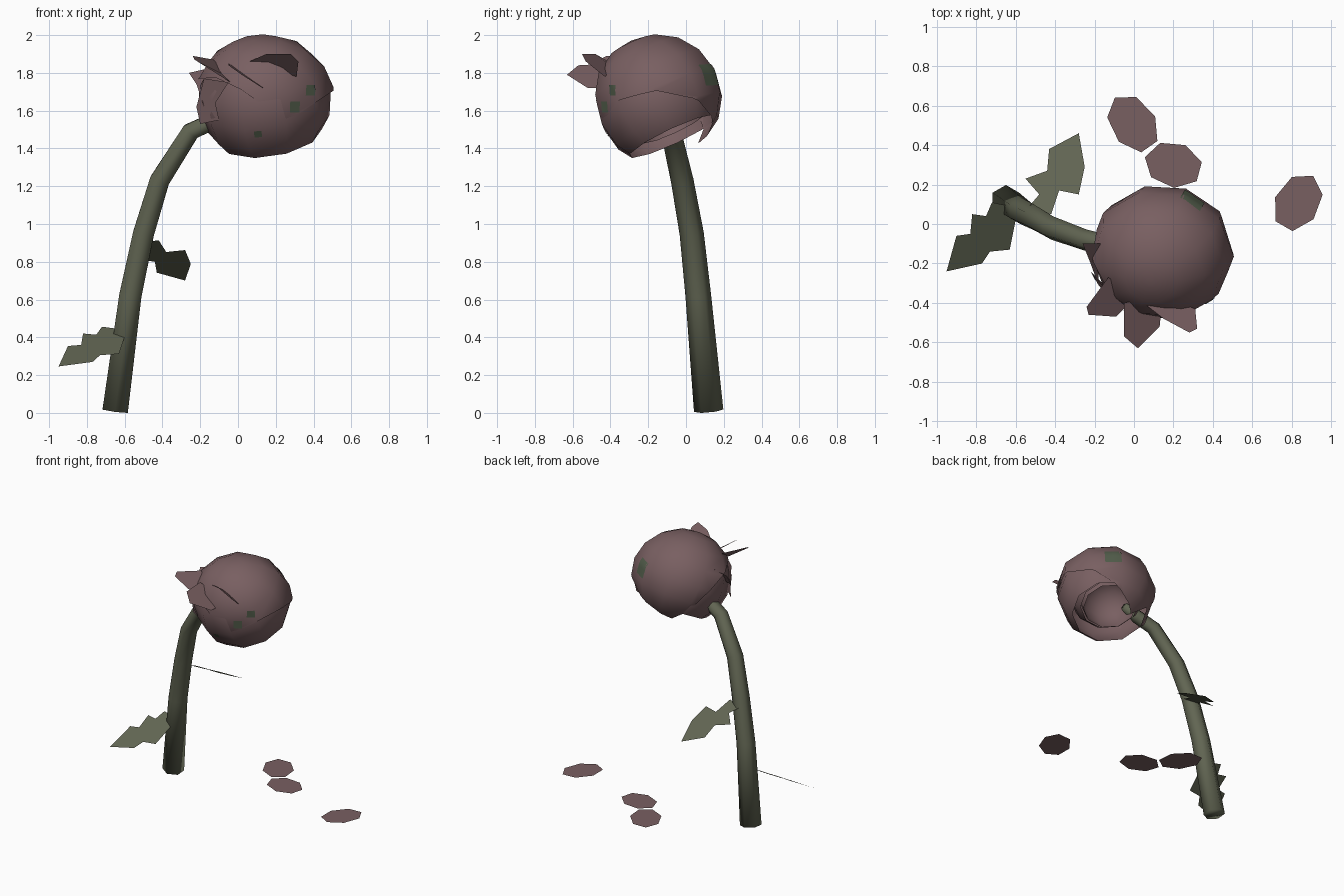
import bpy
import bmesh
from math import cos, sin, pi, radians
from mathutils import Vector, Matrix
from mathutils.bvhtree import BVHTree

default_cube = bpy.data.objects.get("Cube")
if default_cube:
    bpy.data.objects.remove(default_cube, do_unlink=True)


def make_material(name, colour):
    material = bpy.data.materials.new(name)
    material.use_nodes = True
    material.diffuse_color = (*colour, 1)
    material.node_tree.nodes["Principled BSDF"].inputs["Base Color"].default_value = (*colour, 1)
    return material


petal_colour = make_material("dusty mauve", (0.19, 0.115, 0.12))
leaf_colour = make_material("dull olive", (0.12, 0.13, 0.085))
spot_colour = make_material("mouldy green", (0.085, 0.11, 0.07))


def finish(bm, name, material, smooth=False):
    mesh = bpy.data.meshes.new(name)
    bm.to_mesh(mesh)
    bm.free()
    mesh.materials.append(material)
    for polygon in mesh.polygons:
        polygon.use_smooth = smooth
    obj = bpy.data.objects.new(name, mesh)
    bpy.context.collection.objects.link(obj)
    return obj


def flat_shape(name, points, material):
    bm = bmesh.new()
    face = bm.faces.new([bm.verts.new(p) for p in points])
    face.normal_update()
    if face.normal.z < 0:
        face.normal_flip()
    return finish(bm, name, material)


# Stem: a six-sided tapered tube that bends over into the bloom
def build_stem(path, sides=6):
    bm = bmesh.new()
    rings = []
    for i, (centre, radius) in enumerate(path):
        before = Vector(path[max(i - 1, 0)][0])
        after = Vector(path[min(i + 1, len(path) - 1)][0])
        tangent = (after - before).normalized()
        side = Vector((0, 1, 0)).cross(tangent).normalized()
        other = tangent.cross(side)
        ring = []
        for k in range(sides):
            angle = 2 * pi * (k + 0.5) / sides
            offset = side * cos(angle) + other * sin(angle)
            ring.append(bm.verts.new(Vector(centre) + offset * radius))
        rings.append(ring)
    for lower, upper in zip(rings, rings[1:]):
        for k in range(sides):
            n = (k + 1) % sides
            bm.faces.new((lower[k], lower[n], upper[n], upper[k]))
    bm.faces.new(rings[0][::-1])
    bm.faces.new(rings[-1])
    return finish(bm, "stem", leaf_colour, True)


stem = build_stem([
    ((-0.65, 0.12, 0.012), 0.078),
    ((-0.57, 0.065, 0.62), 0.068),
    ((-0.5, 0.03, 0.95), 0.064),
    ((-0.415, -0.02, 1.23), 0.06),
    ((-0.25, -0.08, 1.49), 0.054),
    ((-0.12, -0.11, 1.55), 0.05),
    ((0, -0.11, 1.59), 0.03),
])

# Leaves: jagged flat outlines that slope down and away from the stem
lower_leaf = [(-0.95, -0.24), (-0.9, -0.06), (-0.83, -0.05), (-0.82, 0.05), (-0.75, 0.04),
              (-0.72, 0.11), (-0.58, 0.08), (-0.6, 0.02), (-0.63, -0.13), (-0.73, -0.14),
              (-0.77, -0.2)]
upper_leaf = [(-0.28, 0.46), (-0.43, 0.38), (-0.44, 0.27), (-0.55, 0.23), (-0.48, 0.15),
              (-0.54, 0.08), (-0.42, 0.05), (-0.38, 0.17), (-0.28, 0.15), (-0.25, 0.29)]
flat_shape("lower_leaf", [(x, y, 0.39 + 0.6 * y) for x, y in lower_leaf], leaf_colour)
flat_shape("upper_leaf", [(x, y, 0.94 - 0.52 * y) for x, y in upper_leaf], leaf_colour)

# Bloom: nested drooping cups, cut open towards the ground
OPENING = Vector((0.15, 0.42, -0.9)).normalized()
CENTRE = Vector((0.14, -0.145, 1.68))
AIM = OPENING.to_track_quat("Z", "Y").to_matrix().to_4x4()


def build_cup(name, centre, size, cuts):
    bm = bmesh.new()
    bmesh.ops.create_uvsphere(bm, u_segments=10, v_segments=8, radius=1)
    bm.transform(Matrix.Translation(centre) @ Matrix.Diagonal((*size, 1)) @ AIM)
    for point, normal in cuts:
        bmesh.ops.bisect_plane(bm, geom=bm.verts[:] + bm.edges[:] + bm.faces[:], plane_co=point,
                               plane_no=normal, clear_outer=True)
    bmesh.ops.recalc_face_normals(bm, faces=bm.faces[:])
    if sum(f.normal.dot(f.calc_center_median() - Vector(centre)) for f in bm.faces) < 0:
        bmesh.ops.reverse_faces(bm, faces=bm.faces[:])
    return finish(bm, name, petal_colour, True)


outer_cup = build_cup("outer_petals", CENTRE + Vector((0, -0.005, -0.03)), (0.355, 0.335, 0.34),
                      [(CENTRE + OPENING * 0.23, OPENING)])
build_cup("middle_petals", CENTRE, (0.28, 0.27, 0.27), [(CENTRE + OPENING * 0.17, OPENING)])
build_cup("inner_petals", CENTRE + OPENING * 0.12, (0.21, 0.2, 0.2),
          [(CENTRE + OPENING * 0.19, OPENING)])

# Large folded petal that hangs over the front and side of the cup
folded_petal = build_cup("folded_petal", CENTRE, (0.37, 0.345, 0.325), [
    ((0, -0.45, 1.72), (-0.62, -0.35, -0.78)),
    ((0.3, -0.4, 1.57), (0.55, 0, -0.83)),
])

# Loose petals peeling off the front of the bloom
loose_petals = {
    "loose_petal_right": [(0.06, -0.41, 1.86), (0.15, -0.48, 1.9), (0.28, -0.55, 1.9),
                          (0.32, -0.53, 1.86), (0.31, -0.43, 1.78), (0.18, -0.38, 1.82)],
    "loose_petal_centre": [(-0.05, -0.4, 1.85), (-0.05, -0.57, 1.84), (0.02, -0.63, 1.79),
                           (0.13, -0.52, 1.72), (0.14, -0.42, 1.72), (0.04, -0.38, 1.79)],
    "loose_petal_left": [(-0.24, -0.42, 1.89), (-0.23, -0.46, 1.87), (-0.09, -0.47, 1.8),
                         (-0.04, -0.42, 1.75), (-0.05, -0.33, 1.79), (-0.13, -0.27, 1.87)],
    "loose_petal_side": [(-0.26, -0.1, 1.8), (-0.13, -0.1, 1.83), (-0.18, -0.2, 1.7),
                         (-0.18, -0.31, 1.62), (-0.22, -0.2, 1.74)],
}
for name, points in loose_petals.items():
    flat_shape(name, points, petal_colour)

# Torn petal at the side of the bloom, beside the stem
flat_shape("torn_side_petal", [(-0.2, -0.28, 1.53), (-0.1, -0.36, 1.55), (-0.12, -0.4, 1.64),
                               (-0.05, -0.44, 1.75), (-0.18, -0.31, 1.77), (-0.22, -0.24, 1.62)],
           petal_colour)

# Fallen petals: seven-sided, lying just above the ground
fallen = [((-0.005, 0.51), 0.16, 0.115, 125), ((0.2, 0.3), 0.15, 0.115, 165),
          ((0.83, 0.11), 0.155, 0.115, 60)]
for i, ((cx, cy), long, short, turn) in enumerate(fallen):
    spin = Matrix.Rotation(radians(turn), 3, "Z")
    outline = []
    for k in range(7):
        angle = 2 * pi * k / 7
        corner = spin @ Vector((long * cos(angle), short * sin(angle), 0))
        outline.append(corner + Vector((cx, cy, 0.042)))
    flat_shape(f"fallen_petal_{i + 1}", outline, petal_colour)


# Mould spots: small plates laid onto the surface of the petals
def add_spot(name, target, direction, size):
    tree = BVHTree.FromPolygons([v.co for v in target.data.vertices],
                                [p.vertices for p in target.data.polygons])
    direction = Vector(direction).normalized()
    turn = direction.to_track_quat("Z", "Y")
    bm = bmesh.new()
    bmesh.ops.create_grid(bm, x_segments=4, y_segments=4, size=size)
    for vert in bm.verts:
        start = CENTRE + turn @ vert.co + direction
        hit = tree.ray_cast(start, -direction)[0]
        vert.co = (hit or start - direction * 0.67) + direction * 0.004
    finish(bm, name, spot_colour, True)


add_spot("mould_back", folded_petal, (0.5, 0.85, 0.35), 0.06)
add_spot("mould_front", folded_petal, (0.45, -0.8, -0.17), 0.03)
add_spot("mould_side", folded_petal, (0.7, -0.7, 0.08), 0.028)
add_spot("mould_below", outer_cup, (-0.1, -0.8, -0.6), 0.02)
